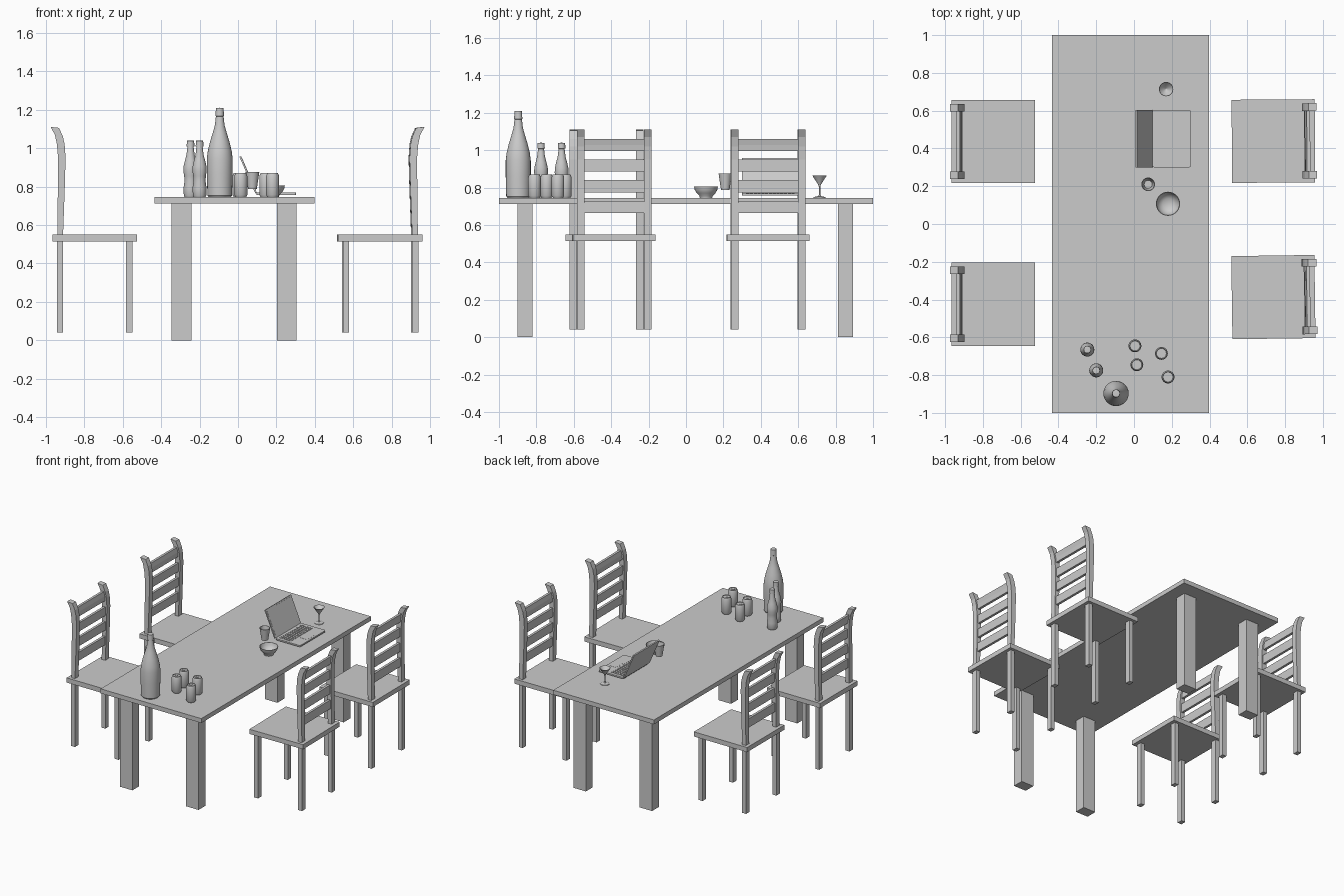
import bpy, bmesh
from math import radians, pi, cos, sin, atan2, hypot
from mathutils import Matrix, Vector

if "Cube" in bpy.data.objects:
    bpy.data.objects.remove(bpy.data.objects["Cube"])

TOP = 0.745  # table surface height


def finish(bm, name):
    bmesh.ops.recalc_face_normals(bm, faces=bm.faces)
    me = bpy.data.meshes.new(name)
    bm.to_mesh(me)
    bm.free()
    ob = bpy.data.objects.new(name, me)
    bpy.context.collection.objects.link(ob)
    return ob


def box(name, lo, hi, bevel=0.0):
    lo, hi = Vector(lo), Vector(hi)
    bm = bmesh.new()
    bmesh.ops.create_cube(bm, size=1)
    for v in bm.verts:
        v.co = Vector([(lo[i] + hi[i]) / 2 + v.co[i] * (hi[i] - lo[i]) for i in range(3)])
    if bevel:  # round the vertical corners
        edges = [e for e in bm.edges if abs(e.verts[0].co.z - e.verts[1].co.z) > 1e-5]
        bmesh.ops.bevel(bm, geom=edges, offset=bevel, segments=4, profile=0.5, affect='EDGES')
    return finish(bm, name)


def extrude_y(name, outline, y0, y1):
    bm = bmesh.new()
    f = bm.faces.new([bm.verts.new((x, y0, z)) for x, z in outline])
    new = bmesh.ops.extrude_face_region(bm, geom=[f])["geom"]
    bmesh.ops.translate(bm, vec=(0, y1 - y0, 0),
                        verts=[g for g in new if isinstance(g, bmesh.types.BMVert)])
    return finish(bm, name)


round_parts = []


def lathe(name, profile, x, y, z=TOP, n=28):
    bm = bmesh.new()
    vs = [bm.verts.new((r, 0, h)) for r, h in profile]
    es = [bm.edges.new(p) for p in zip(vs, vs[1:])]
    bmesh.ops.spin(bm, geom=vs + es, axis=(0, 0, 1), cent=(0, 0, 0),
                   angle=2 * pi, steps=n, use_duplicate=False)
    bmesh.ops.remove_doubles(bm, verts=bm.verts, dist=1e-5)
    ob = finish(bm, name)
    ob.location = (x, y, z)
    round_parts.append(ob)
    return ob


# Table
box("table_top", (-0.435, -1, 0.712), (0.397, 1, TOP))
for x0, x1 in ((-0.345, -0.243), (0.202, 0.304)):
    for y0, y1 in ((-0.9, -0.82), (0.812, 0.893)):
        box("table_leg", (x0, y0, 0), (x1, y1, 0.712))

# Chair parts, with the back on the -x side
BACK = [(-0.195, 0.55), (-0.192, 0.80), (-0.191, 0.95), (-0.197, 1.02), (-0.208, 1.07), (-0.23, 1.11)]
FRONT = [(-0.165, 0.55), (-0.156, 0.80), (-0.152, 0.95), (-0.157, 1.02), (-0.166, 1.06), (-0.186, 1.105)]


def at(line, z):
    for (xa, za), (xb, zb) in zip(line, line[1:]):
        if z <= zb:
            return xa + (xb - xa) * (z - za) / (zb - za)


parts = [box("seat", (-0.22, -0.22, 0.515), (0.22, 0.22, 0.55))]
for s in (-1, 1):
    y0, y1 = s * 0.179 - 0.02, s * 0.179 + 0.02
    parts.append(box("back_leg", (-0.197, y0, 0.04), (-0.165, y1, 0.515)))
    parts.append(box("front_leg", (0.163, y0, 0.04), (0.195, y1, 0.515)))
    parts.append(extrude_y("back_post", BACK + FRONT[::-1], y0, y1))
for i in range(4):
    zs = [0.664 + i * 0.1105 + k * 0.0325 for k in range(3)]
    mid = [((at(BACK, z) + at(FRONT, z)) / 2, z) for z in zs]
    ring = [(x - 0.009, z) for x, z in mid] + [(x + 0.009, z) for x, z in mid[::-1]]
    parts.append(extrude_y("back_slat", ring, -0.165, 0.165))

# Four placed chairs sharing the same meshes
places = [(-0.745, 0.437, 0), (-0.745, -0.425, 0), (0.738, 0.439, 180.4), (0.738, -0.387, 180.8)]
for n, (x, y, a) in enumerate(places):
    m = Matrix.Translation((x, y, 0)) @ Matrix.Rotation(radians(a), 4, 'Z')
    for p in parts:
        ob = p
        if n:
            ob = p.copy()
            bpy.context.collection.objects.link(ob)
        ob.matrix_world = m

# Large bottle
lathe("large_bottle", [(0, 0), (0.058, 0), (0.064, 0.008), (0.067, 0.12), (0.067, 0.2), (0.062, 0.24),
                       (0.05, 0.29), (0.036, 0.335), (0.025, 0.375), (0.02, 0.42), (0.022, 0.422),
                       (0.02, 0.463), (0, 0.465)], -0.095, -0.897)

# Small contoured bottles
for x, y in ((-0.247, -0.665), (-0.2, -0.775)):
    lathe("small_bottle", [(0, 0), (0.031, 0), (0.035, 0.008), (0.036, 0.05), (0.031, 0.085), (0.033, 0.11),
                           (0.037, 0.135), (0.036, 0.16), (0.029, 0.19), (0.021, 0.22), (0.016, 0.262),
                           (0.02, 0.264), (0.019, 0.293), (0, 0.295)], x, y)

# Drink cans with recessed lid and pull tab
for x, y in ((0.005, -0.645), (0.145, -0.685), (0.015, -0.745), (0.18, -0.81)):
    lathe("can", [(0, 0.005), (0.024, 0.005), (0.027, 0), (0.034, 0.012), (0.034, 0.108), (0.029, 0.122),
                  (0.028, 0.125), (0.026, 0.12), (0, 0.12)], x, y)
    box("can_tab", (x - 0.012, y - 0.006, TOP + 0.12), (x + 0.006, y + 0.006, TOP + 0.123))

# Cup, bowl and cocktail glass
lathe("cup", [(0, 0), (0.023, 0), (0.036, 0.088), (0.033, 0.088), (0.021, 0.005), (0, 0.005)],
      0.075, 0.21, 0.788)
lathe("bowl", [(0, 0.003), (0.033, 0), (0.035, 0.01), (0.05, 0.025), (0.06, 0.042), (0.064, 0.06),
               (0.061, 0.06), (0.056, 0.042), (0.045, 0.026), (0.028, 0.014), (0, 0.012)], 0.18, 0.107)
lathe("cocktail_glass", [(0, 0), (0.032, 0), (0.031, 0.004), (0.008, 0.009), (0.004, 0.016), (0.004, 0.06),
                         (0.007, 0.07), (0.038, 0.118), (0.036, 0.119), (0.005, 0.074), (0, 0.072)],
      0.17, 0.714)

# Laptop: base, keys, touchpad and tilted screen
BASE = 0.768
box("laptop_base", (0.097, 0.3, 0.757), (0.303, 0.603, BASE), bevel=0.012)
for r in range(5):
    for c in range(13):
        x, y = 0.117 + r * 0.02, 0.322 + c * 0.0202
        box("laptop_key", (x, y, BASE), (x + 0.016, y + 0.0165, BASE + 0.003))
box("laptop_touchpad", (0.228, 0.405, BASE), (0.288, 0.5, BASE + 0.001))
dx, dz = -0.082, 0.19
tilt = Matrix.Translation((0.098, 0.4515, 0.768)) @ Matrix.Rotation(atan2(dx, dz), 4, 'Y')
L = hypot(dx, dz)
box("laptop_screen", (-0.009, -0.1515, 0), (0, 0.1515, L)).matrix_world = tilt
box("screen_panel", (0, -0.14, 0.014), (0.001, 0.14, L - 0.01)).matrix_world = tilt

# Smooth the turned parts, keeping sharp rims
bpy.ops.object.select_all(action='DESELECT')
for ob in round_parts:
    ob.select_set(True)
bpy.context.view_layer.objects.active = round_parts[0]
bpy.ops.object.shade_smooth_by_angle(angle=radians(35))
